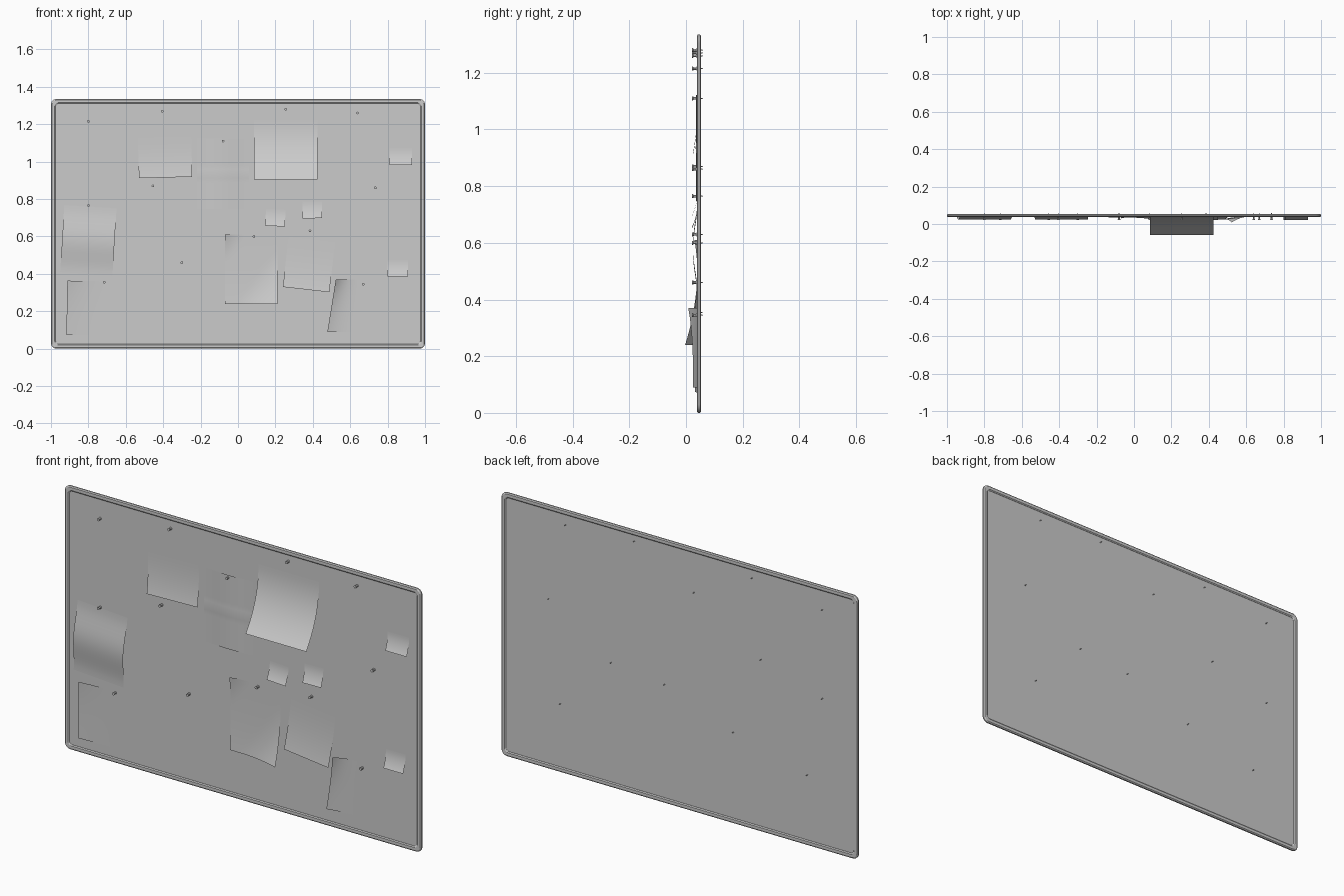
import bpy, bmesh, math
from mathutils import Matrix, Vector

cube = bpy.data.objects.get("Cube")
if cube:
    bpy.data.objects.remove(cube)

GREY = 0.6
grey = bpy.data.materials.new("plain grey")
grey.use_nodes = True
grey.diffuse_color = (GREY, GREY, GREY, 1)
grey.node_tree.nodes["Principled BSDF"].inputs["Base Color"].default_value = (GREY, GREY, GREY, 1)

W, H = 2.0, 1.335          # board size
FRONT = 0.043              # front face of the panel


def finish(bm, name, smooth=True):
    mesh = bpy.data.meshes.new(name)
    bm.to_mesh(mesh)
    bm.free()
    mesh.materials.append(grey)
    obj = bpy.data.objects.new(name, mesh)
    bpy.context.collection.objects.link(obj)
    if smooth:
        bpy.ops.object.select_all(action='DESELECT')
        obj.select_set(True)
        bpy.context.view_layer.objects.active = obj
        bpy.ops.object.shade_smooth_by_angle(angle=math.radians(30))
    return obj


def rounded_ring(bm, inset, y, radius=0.03, steps=6):
    """Rounded rectangle of vertices, inset from the board outline."""
    r = max(radius - inset * 0.5, 0.01)
    hx, hz = W / 2 - inset - r, H / 2 - inset - r
    ring = []
    for k, (sx, sz) in enumerate([(1, 1), (-1, 1), (-1, -1), (1, -1)]):
        for i in range(steps + 1):
            a = math.pi / 2 * (k + i / steps)
            ring.append(bm.verts.new((sx * hx + r * math.cos(a), y,
                                      H / 2 + sz * hz + r * math.sin(a))))
    return ring


# Frame: a bevelled section swept round the board
bm = bmesh.new()
section = [(0, .042), (0, .049), (.005, .053), (.02, .053),
           (.025, .049), (.025, .042), (.02, .038), (.005, .038)]
rings = [rounded_ring(bm, inset, y) for inset, y in section]
for a, b in zip(rings, rings[1:] + rings[:1]):
    for i in range(len(a)):
        j = (i + 1) % len(a)
        bm.faces.new((a[i], a[j], b[j], b[i]))
bmesh.ops.recalc_face_normals(bm, faces=bm.faces)
finish(bm, "frame")

# Panel: thin slab held inside the frame
bm = bmesh.new()
bmesh.ops.create_cube(bm, size=1, matrix=Matrix.Translation((0, .0455, H / 2))
                      @ Matrix.Diagonal((W - .03, .005, H - .03, 1)))
finish(bm, "panel", smooth=False)


# Sheets: a grid pushed outward by a bend rule of u (left-right) and v (bottom-top)
def sheet(name, x, z, w, h, bend, turn=0, lean=0, n=16):
    bm = bmesh.new()
    bmesh.ops.create_grid(bm, x_segments=n, y_segments=n, size=0.5)
    rot = Matrix.Rotation(math.radians(turn), 2)
    for v in bm.verts:
        s, t = v.co.x, v.co.y
        out = bend(s + 0.5, t + 0.5)
        p = rot @ Vector((s * w, t * h))
        shift = lean * (0.5 - s) * (t + 0.5)
        v.co = (x + p.x + shift, FRONT - 0.001 - out, z + p.y)
    bmesh.ops.recalc_face_normals(bm, faces=bm.faces)
    if sum(f.normal.y for f in bm.faces) > 0:
        bmesh.ops.reverse_faces(bm, faces=bm.faces)
    finish(bm, name)


def curl_bottom(amount, power=2.5):
    return lambda u, v: amount * (1 - v) ** power


def curl_left(bottom, top, power=4):
    return lambda u, v: (bottom + (top - bottom) * v ** 3) * (1 - u) ** power


def bulge(u, v):
    return 0.018 * math.sin(math.pi * v) ** 2


def ridge(u, v):
    return 0.006 * math.sin(math.pi * u) ** 2 + 0.002 * (abs(v - 0.5) < 0.04)


def two_corners(u, v):
    bottom_right = max(0, u - v - 0.2) / 0.8
    top_left = max(0, v - u - 0.6) / 0.4
    return 0.037 * bottom_right ** 2 + 0.012 * top_left ** 2 + 0.008 * (1 - v) ** 3


sheet("upper_left_sheet", -.39, 1.025, .285, .22, curl_bottom(.017), turn=1.5)
sheet("ridged_sheet", -.08, .935, .28, .375, ridge)
sheet("large_curled_sheet", .255, 1.063, .34, .315, curl_bottom(.102, 2.2))
sheet("bulging_sheet", -.80, .58, .28, .36, bulge, turn=-3.5)
sheet("lower_left_sheet", -.72, .215, .39, .29, curl_left(.01, .018), turn=-1)
sheet("centre_sheet", .07, .425, .28, .37, two_corners)
sheet("tilted_sheet", .38, .455, .25, .28, curl_bottom(.017), turn=-6.5)
sheet("lower_right_sheet", .573, .23, .19, .28, curl_left(.017, .034, 3), lean=.045)

# Small notes with lifted lower edges
for i, (x, z, w, turn) in enumerate([(.87, 1.028, .12, 0), (.855, .43, .11, 0),
                                     (.2, .7, .105, -3), (.397, .742, .105, 1)]):
    sheet(f"small_note_{i + 1}", x, z, w, .09, curl_bottom(.02, 2), turn=turn, n=10)

# Push pins: head, waist, collar and a needle through the board
pins = [(-.8, 1.215), (-.405, 1.27), (.255, 1.28), (.64, 1.26), (-.08, 1.11),
        (-.455, .87), (.735, .86), (-.8, .765), (.385, .63), (.085, .6),
        (-.3, .46), (-.715, .355), (.67, .345)]
pin_profile = [(.007, .022), (.007, .025), (.0045, .027), (.0045, .036),
               (.007, .038), (.007, .040), (.0018, .040), (.0018, .057), (.0005, .06)]
for i, (x, z) in enumerate(pins):
    bm = bmesh.new()
    loops = []
    for r, y in pin_profile:
        loops.append([bm.verts.new((x + r * math.cos(a), y, z + r * math.sin(a)))
                      for a in (k * math.tau / 12 for k in range(12))])
    for a, b in zip(loops, loops[1:]):
        for k in range(12):
            j = (k + 1) % 12
            bm.faces.new((a[k], a[j], b[j], b[k]))
    bm.faces.new(loops[0])
    bm.faces.new(loops[-1])
    bmesh.ops.recalc_face_normals(bm, faces=bm.faces)
    finish(bm, f"push_pin_{i + 1}")
